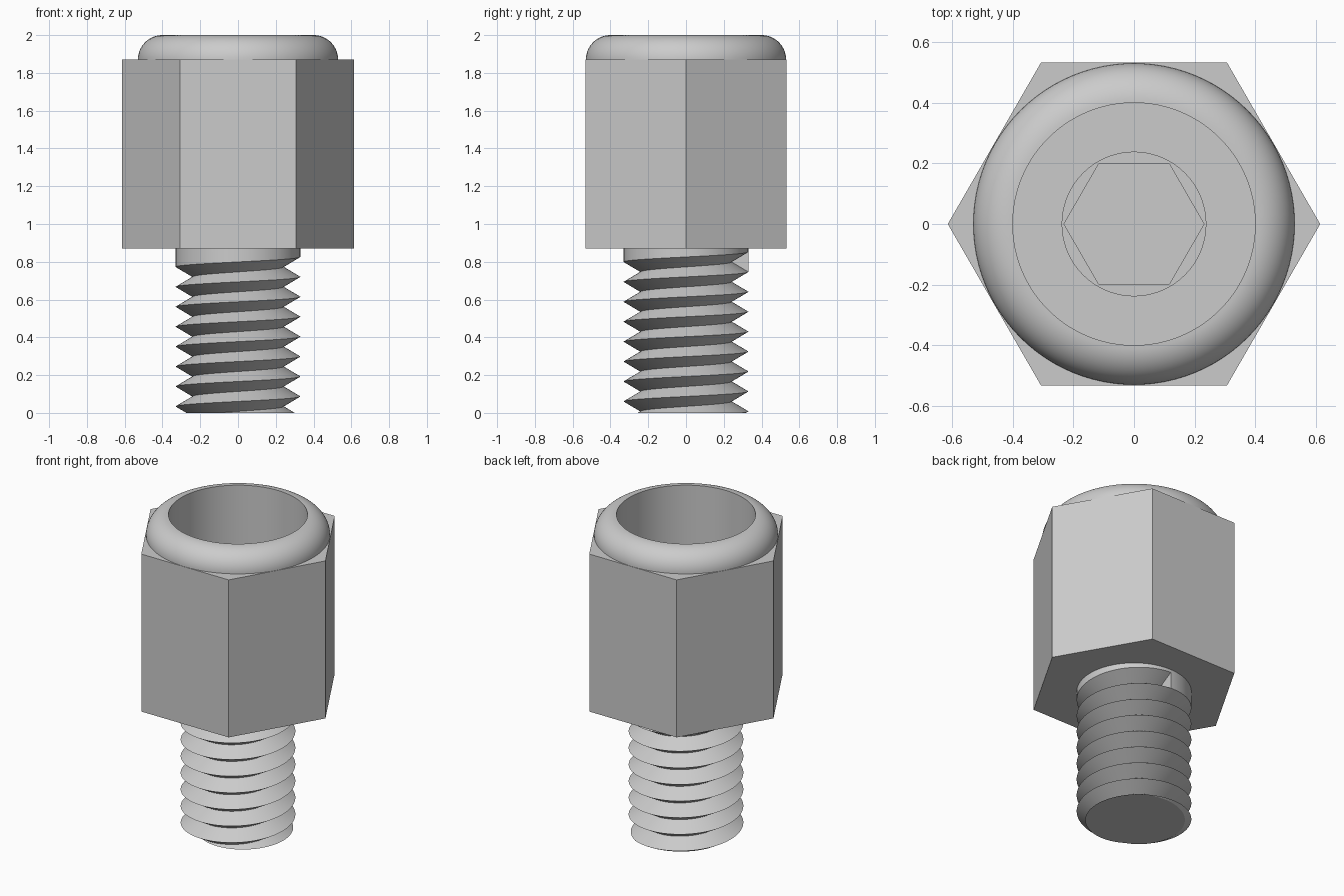
import bpy, bmesh
from math import pi, sin, cos, radians

cube = bpy.data.objects.get("Cube")
if cube:
    bpy.data.objects.remove(cube)

SEG = 96            # segments per turn
PITCH = 0.1055
CREST, ROOT, BORE = 0.33, 0.241, 0.237
SHOULDER, RIM, FLOOR = 0.87, 1.87, 1.0

steel = bpy.data.materials.new("grey_steel")
steel.use_nodes = True
grey = (0.6, 0.6, 0.6, 1)
steel.diffuse_color = grey
steel.node_tree.nodes["Principled BSDF"].inputs["Base Color"].default_value = grey


def finish(bm, name):
    mesh = bpy.data.meshes.new(name)
    bm.to_mesh(mesh)
    bm.free()
    mesh.materials.append(steel)
    obj = bpy.data.objects.new(name, mesh)
    bpy.context.collection.objects.link(obj)
    bpy.ops.object.select_all(action='DESELECT')
    obj.select_set(True)
    bpy.context.view_layer.objects.active = obj
    bpy.ops.object.shade_smooth_by_angle(angle=radians(25))
    return obj


def polar(bm, r, a, z):
    return bm.verts.new((r * cos(a), r * sin(a), z))


def ring(bm, r, z, hexagon=False):
    """Round ring, or a hexagonal one where r is half the width across flats."""
    verts = []
    for j in range(SEG):
        a = 2 * pi * j / SEG
        stretch = cos(a % (pi / 3) - pi / 6) if hexagon else 1
        verts.append(polar(bm, r / stretch, a, z))
    return verts


def skin(name, profile):
    """Join consecutive rings of a profile into a surface."""
    bm = bmesh.new()
    rings = [ring(bm, *p) for p in profile]
    for low, high in zip(rings, rings[1:]):
        for j in range(SEG):
            k = (j + 1) % SEG
            bm.faces.new((low[j], low[k], high[k], high[j]))
    return finish(bm, name)


# Hexagonal body with its underside and top corners
skin("hex_body", [(CREST - 0.02, SHOULDER), (0.532, SHOULDER, True),
                  (0.532, RIM, True), (0.53, RIM)])

# Rounded collar around the mouth
arc = [(0.40 + 0.13 * cos(t * pi / 32), RIM + 0.13 * sin(t * pi / 32)) for t in range(17)]
skin("rounded_collar", arc)

# Wide tube bore and its floor
skin("tube_bore", [(0.40, 2.0), (0.40, FLOOR), (BORE, FLOOR)])

# Narrow passage with a hexagonal key socket in the middle
skin("key_socket", [(BORE, FLOOR), (BORE, 0.8), (0.2, 0.8, True),
                    (0.2, 0.4, True), (BORE, 0.4), (BORE, 0)])

# Threaded shank: V grooves along a right-hand helix, ending at the back
bm = bmesh.new()
TURNS = 10
start = 0.852 - TURNS * PITCH


def helix(r, i, lift=0):
    return polar(bm, r, pi / 2 + 2 * pi * i / SEG, start + PITCH * i / SEG + lift)


last = (TURNS - 1) * SEG
crest = [helix(CREST, i) for i in range(TURNS * SEG + 1)]
root = [helix(ROOT, i, PITCH / 2) for i in range(last + 1)]
for i in range(last):
    bm.faces.new((crest[i], crest[i + 1], root[i + 1], root[i]))
    bm.faces.new((root[i], root[i + 1], crest[i + 1 + SEG], crest[i + SEG]))
bm.faces.new((crest[last], crest[-1], root[last]))

# Plain neck between the last crest and the body
neck = [polar(bm, CREST, pi / 2 + 2 * pi * j / SEG, SHOULDER) for j in range(SEG + 1)]
for j in range(SEG):
    bm.faces.new((crest[last + j], crest[last + j + 1], neck[j + 1], neck[j]))

# Cut the thread flat at the tip and close it around the passage
geom = bm.verts[:] + bm.edges[:] + bm.faces[:]
cut = bmesh.ops.bisect_plane(bm, geom=geom, dist=1e-6, plane_co=(0, 0, 0),
                             plane_no=(0, 0, 1), clear_inner=True)["geom_cut"]
edges = [e for e in cut if isinstance(e, bmesh.types.BMEdge)]
inner = ring(bm, BORE, 0)
edges += [bm.edges.new((inner[j], inner[(j + 1) % SEG])) for j in range(SEG)]
tip = bmesh.ops.bridge_loops(bm, edges=edges)["faces"]
bm.normal_update()
bmesh.ops.reverse_faces(bm, faces=[f for f in tip if f.normal.z > 0])
finish(bm, "threaded_shank")
